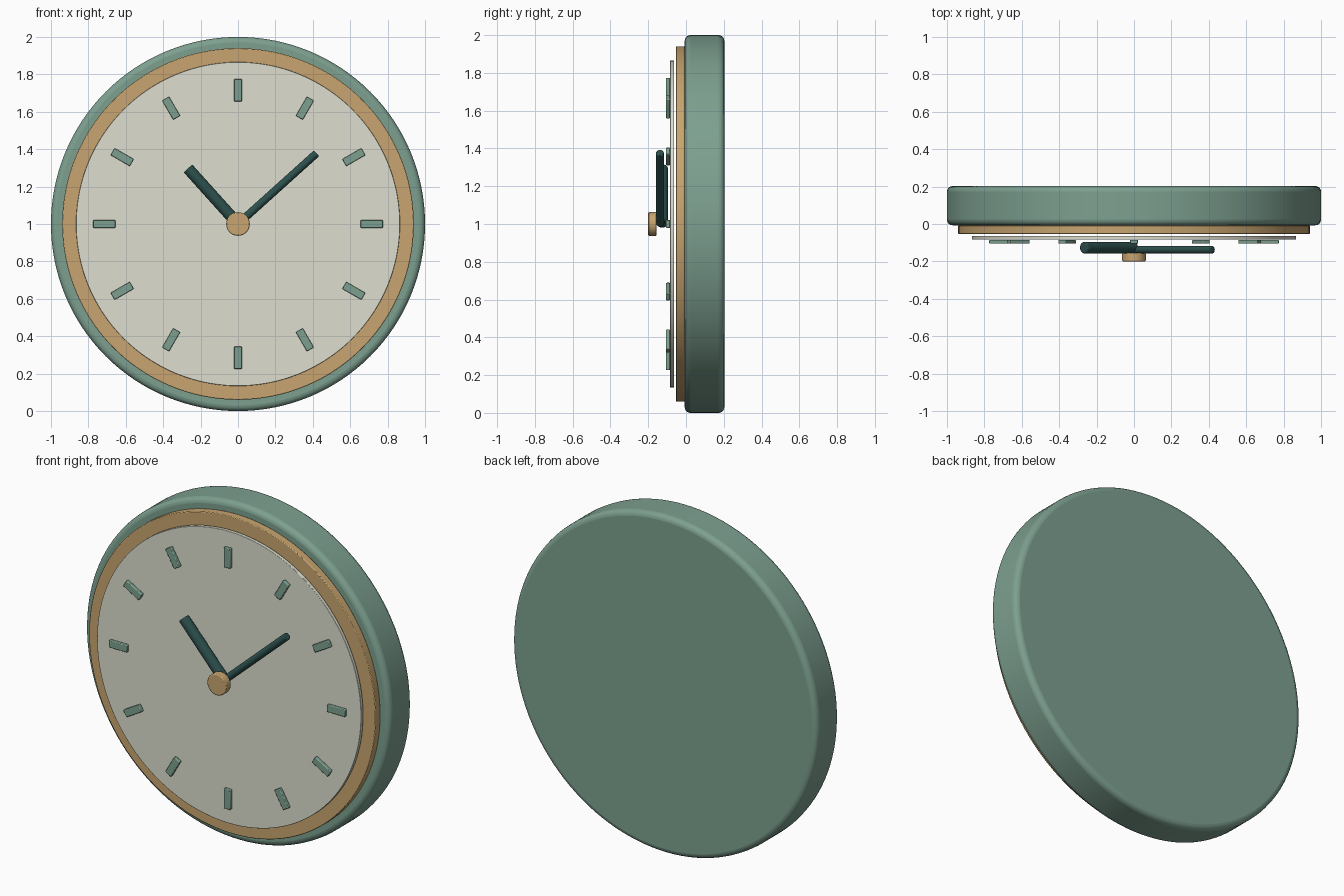
import bpy
from math import pi, radians, sin, cos
from mathutils import Vector

cube = bpy.data.objects.get("Cube")
if cube:
    bpy.data.objects.remove(cube, do_unlink=True)


def material(name, *rgb):
    """Flat colour from sRGB values 0-255."""
    lin = [((c / 255 + 0.055) / 1.055) ** 2.4 for c in rgb] + [1]
    mat = bpy.data.materials.new(name)
    mat.use_nodes = True
    mat.diffuse_color = lin
    bsdf = mat.node_tree.nodes["Principled BSDF"]
    bsdf.inputs["Base Color"].default_value = lin
    bsdf.inputs["Roughness"].default_value = 0.7
    return mat


sage = material("sage green", 125, 160, 144)
wood = material("tan wood", 200, 165, 112)
cream = material("cream", 221, 222, 207)
dark = material("dark teal", 44, 80, 77)
CENTRE = Vector((0, 0, 1))


def finish(obj, name, mat, bevel, segments=2):
    obj.name = name
    obj.data.materials.append(mat)
    bpy.ops.object.transform_apply(location=False, rotation=False, scale=True)
    if bevel:
        mod = obj.modifiers.new("rounded edges", 'BEVEL')
        mod.width = bevel
        mod.segments = segments
        mod.limit_method = 'ANGLE'
        mod.angle_limit = radians(40)
    bpy.ops.object.shade_smooth_by_angle(angle=radians(35))
    return obj


def disc(name, radius, front, back, mat, bevel, segments=2, sides=128):
    bpy.ops.mesh.primitive_cylinder_add(
        vertices=sides, radius=radius, depth=back - front,
        location=CENTRE + Vector((0, (front + back) / 2, 0)), rotation=(pi / 2, 0, 0))
    return finish(bpy.context.object, name, mat, bevel, segments)


def hand(name, angle, length, radius, y):
    """Round rod running outward from the centre, clockwise angle from twelve."""
    a = radians(angle)
    middle = Vector((sin(a), 0, cos(a))) * length / 2 + Vector((0, y, 0))
    bpy.ops.mesh.primitive_cylinder_add(
        vertices=32, radius=radius, depth=length,
        location=CENTRE + middle, rotation=(0, a, 0))
    return finish(bpy.context.object, name, dark, 0.005)


# Case, trim ring and dial
disc("case", 1.0, -0.007, 0.203, sage, 0.03, 4)
disc("trim_ring", 0.94, -0.054, -0.008, wood, 0.004)
disc("dial", 0.866, -0.084, -0.063, cream, 0.002)

# Hour marks
for i in range(12):
    a = i * pi / 6
    bpy.ops.mesh.primitive_cube_add(
        size=1, location=CENTRE + Vector((sin(a) * 0.715, -0.095, cos(a) * 0.715)),
        rotation=(0, a, 0))
    mark = bpy.context.object
    mark.scale = (0.043, 0.021, 0.118)
    finish(mark, f"hour_mark_{i or 12}", sage, 0.004)

# Hands and hub
hand("hour_hand", -42, 0.4, 0.031, -0.126)
hand("minute_hand", 48, 0.565, 0.021, -0.138)
disc("hub", 0.063, -0.2, -0.155, wood, 0.005, sides=48)
